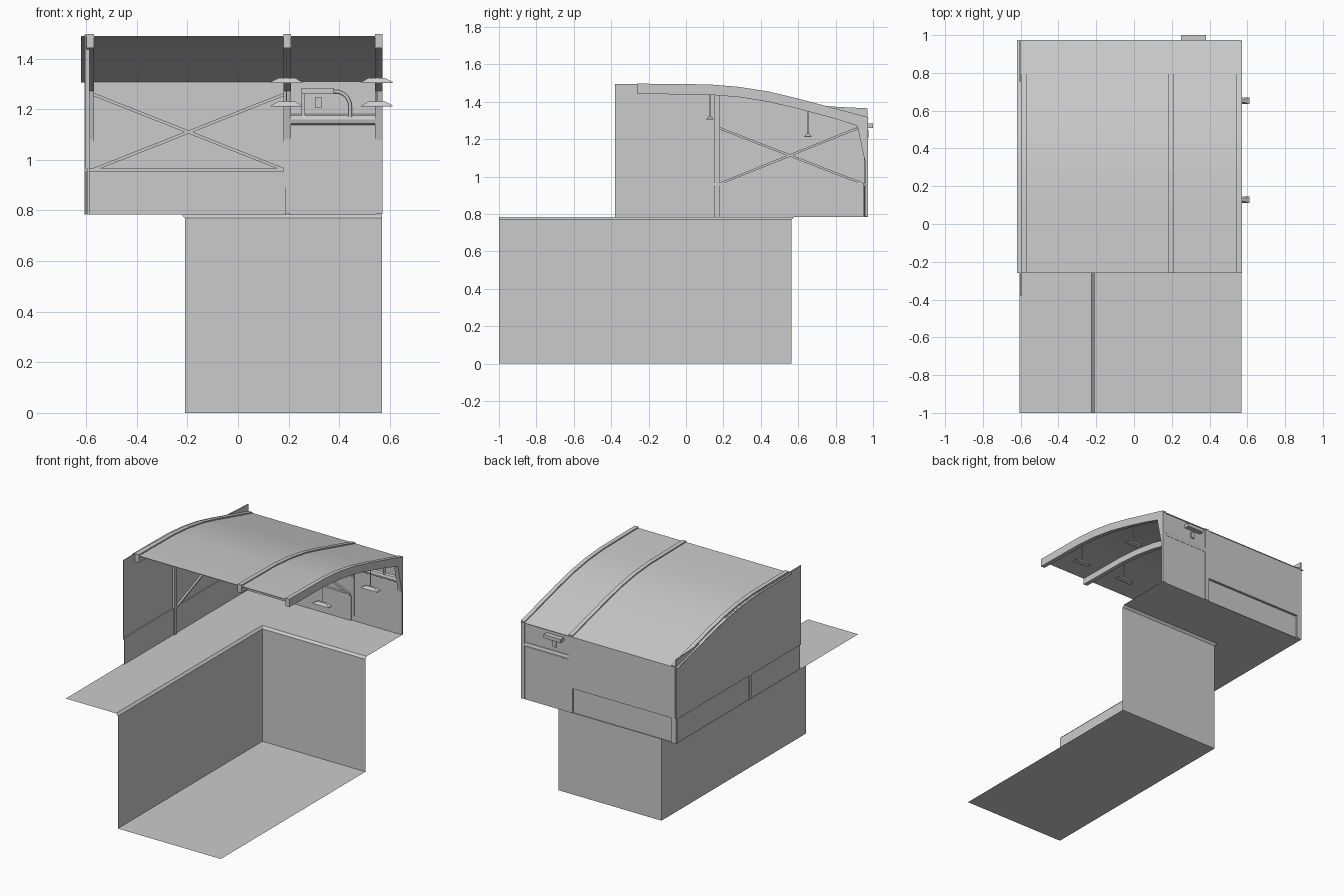
import bpy, bmesh
from math import radians, sin, cos
from mathutils import Vector

if "Cube" in bpy.data.objects:
    bpy.data.objects.remove(bpy.data.objects["Cube"])


def mesh(name, verts, faces, fix=True):
    me = bpy.data.meshes.new(name)
    me.from_pydata(verts, [], faces)
    if fix:
        bm = bmesh.new()
        bm.from_mesh(me)
        bmesh.ops.recalc_face_normals(bm, faces=bm.faces)
        bm.to_mesh(me)
        bm.free()
    ob = bpy.data.objects.new(name, me)
    bpy.context.collection.objects.link(ob)
    return ob


def prism(name, pts, x0, x1):
    """Extrude a (y, z) outline along x."""
    n = len(pts)
    verts = [(x, y, z) for x in (x0, x1) for y, z in pts]
    faces = [list(range(n)), list(range(n, 2 * n))]
    faces += [(i, (i + 1) % n, n + (i + 1) % n, n + i) for i in range(n)]
    return mesh(name, verts, faces)


def box(name, x0, x1, y0, y1, z0, z1):
    return prism(name, [(y0, z0), (y1, z0), (y1, z1), (y0, z1)], x0, x1)


def bar(name, a, b, side, w=0.006):
    """Square bar from a to b; side is the wall normal."""
    a, b, s = Vector(a), Vector(b), Vector(side).normalized()
    u = (b - a).normalized().cross(s) * w
    s = s * w
    verts = [p + c for p in (a, b) for c in (u + s, u - s, -u - s, -u + s)]
    faces = [(0, 1, 2, 3), (4, 5, 6, 7)]
    faces += [(i, (i + 1) % 4, 4 + (i + 1) % 4, 4 + i) for i in range(4)]
    return mesh(name, verts, faces)


# Track pit with chamfered edge and L-shaped platform, one open surface
def pit_path(o, z):
    return [(-0.21 - o, -1, z), (-0.21 - o, 0.565 + o, z), (0.57, 0.565 + o, z)]


verts = pit_path(0, 0) + pit_path(0, 0.77) + pit_path(0.014, 0.785)
verts += [(-0.605, -1, 0.785), (-0.605, 0.967, 0.785), (0.57, 0.967, 0.785), (0.57, -1, 0)]
faces = [(0, 9 + 3, 2, 1)]
for k in range(3):
    for i in range(2):
        a = 3 * k + i
        faces.append((a, a + 1, a + 4, a + 3))
mesh("pit_and_platform", verts, faces, fix=False)

# Curved roof sheet
curve = [(-0.26, 1.485), (0.12, 1.481), (0.28, 1.468), (0.44, 1.443),
         (0.60, 1.405), (0.78, 1.357), (0.975, 1.306)]
n = len(curve)
verts = [(x, y, z + dz) for dz in (0, 0.004) for x in (-0.62, 0.57) for y, z in curve]
faces = []
for i in range(n - 1):
    faces += [(i, i + 1, n + i + 1, n + i), (2*n + i, 3*n + i, 3*n + i + 1, 2*n + i + 1)]
    faces += [(i, 2*n + i, 2*n + i + 1, i + 1), (n + i, n + i + 1, 3*n + i + 1, 3*n + i)]
for i in (0, n - 1):
    faces.append((i, n + i, 3*n + i, 2*n + i))
roof = mesh("roof_sheet", verts, faces)
bpy.context.view_layer.objects.active = roof
roof.select_set(True)
bpy.ops.object.shade_smooth_by_angle(angle=radians(30))
roof.select_set(False)

# Three roof beams running down into tapered posts
outline = [(y, z + 0.012) for y, z in curve[:-1]] + [(0.972, 1.318), (0.972, 0.787)]
outline += [(0.960, 0.787), (0.957, 1.08), (0.915, 1.272)]
outline += [(y, z - 0.043) for y, z in reversed(curve[:-1])]
for name, x in (("left", -0.598), ("middle", 0.18), ("right", 0.542)):
    prism(name + "_beam_and_post", outline, x, x + 0.029)

# Left wall: proud upper panel, inset lower panel, rail, posts
top = [(-0.38, 1.495), (-0.1, 1.493), (0.12, 1.486), (0.28, 1.473), (0.44, 1.45), (0.6, 1.405),
       (0.7, 1.38), (0.82, 1.372), (0.97, 1.365)]
prism("left_wall_upper", [(0.97, 0.955), (-0.38, 0.955)] + top, -0.607, -0.601)
box("left_wall_lower", -0.598, -0.595, -0.38, 0.955, 0.785, 0.955)
box("left_wall_rail", -0.606, -0.594, -0.38, 0.96, 0.952, 0.966)
box("left_wall_post", -0.604, -0.586, 0.15, 0.178, 0.785, 1.445)
box("corner_post", -0.606, -0.586, 0.95, 0.971, 0.785, 0.955)

# Back wall in the same build-up
box("back_wall_upper", -0.605, 0.19, 0.963, 0.970, 0.955, 1.308)
box("back_wall_lower", -0.59, 0.19, 0.953, 0.957, 0.785, 0.955)
box("back_wall_rail", -0.59, 0.18, 0.947, 0.966, 0.952, 0.966)

# Cross bracing on both walls
for z0, z1 in ((0.962, 1.258), (1.258, 0.962)):
    bar("left_brace", (-0.594, 0.18, z0), (-0.594, 0.945 if z1 < 1 else 0.915, z1), (1, 0, 0))
    bar("back_brace", (-0.57, 0.957, z0), (0.18, 0.957, z1), (0, 1, 0))

# Service bay on the right of the back wall
box("bay_panel_lower", 0.205, 0.545, 0.962, 0.968, 0.785, 1.145)
box("bay_panel_upper", 0.205, 0.545, 0.959, 0.966, 1.175, 1.312)
sill = [(0.958 + 0.022 * cos(radians(a)) * 0.7, 1.159 + 0.022 * sin(radians(a)))
        for a in range(0, 360, 45)]
prism("bay_sill", sill, 0.209, 0.542)
box("vent_box", 0.25, 0.38, 0.935, 1.0, 1.26, 1.284)
box("vent_leg", 0.25, 0.265, 0.945, 0.962, 1.175, 1.26)
box("switch_plate", 0.304, 0.33, 0.953, 0.975, 1.205, 1.248)
box("switch_button", 0.312, 0.322, 0.949, 0.955, 1.217, 1.229)

# Curved pipe from the vent down to the sill
cu = bpy.data.curves.new("vent_pipe", "CURVE")
cu.dimensions = "3D"
cu.bevel_depth = 0.008
cu.bevel_resolution = 1
path = [(0.37, 0.95, 1.27)] + [(0.385 + 0.058 * sin(radians(a)), 0.95, 1.212 + 0.058 * cos(radians(a)))
                               for a in range(0, 91, 15)] + [(0.443, 0.95, 1.17)]
sp = cu.splines.new("POLY")
sp.points.add(len(path) - 1)
for p, co in zip(sp.points, path):
    p.co = (*co, 1)
bpy.context.collection.objects.link(bpy.data.objects.new("vent_pipe", cu))

# Hanging lamps: long tapered shade on a thin rod
for x in (0.192, 0.549):
    for y, z, rod_top in ((0.128, 1.304, 1.445), (0.652, 1.211, 1.352)):
        verts = []
        for hx, hy, h in ((0.062, 0.018, 0), (0.062, 0.018, 0.004), (0.032, 0.007, 0.02)):
            verts += [(x + sx * hx, y + sy * hy, z + h)
                      for sx, sy in ((-1, -1), (1, -1), (1, 1), (-1, 1))]
        faces = [(0, 1, 2, 3), (8, 9, 10, 11)]
        faces += [(k + i, k + (i + 1) % 4, k + 4 + (i + 1) % 4, k + 4 + i)
                  for k in (0, 4) for i in range(4)]
        mesh("lamp_shade", verts, faces)
        box("lamp_rod", x - 0.002, x + 0.002, y - 0.002, y + 0.002, z + 0.02, rod_top)
